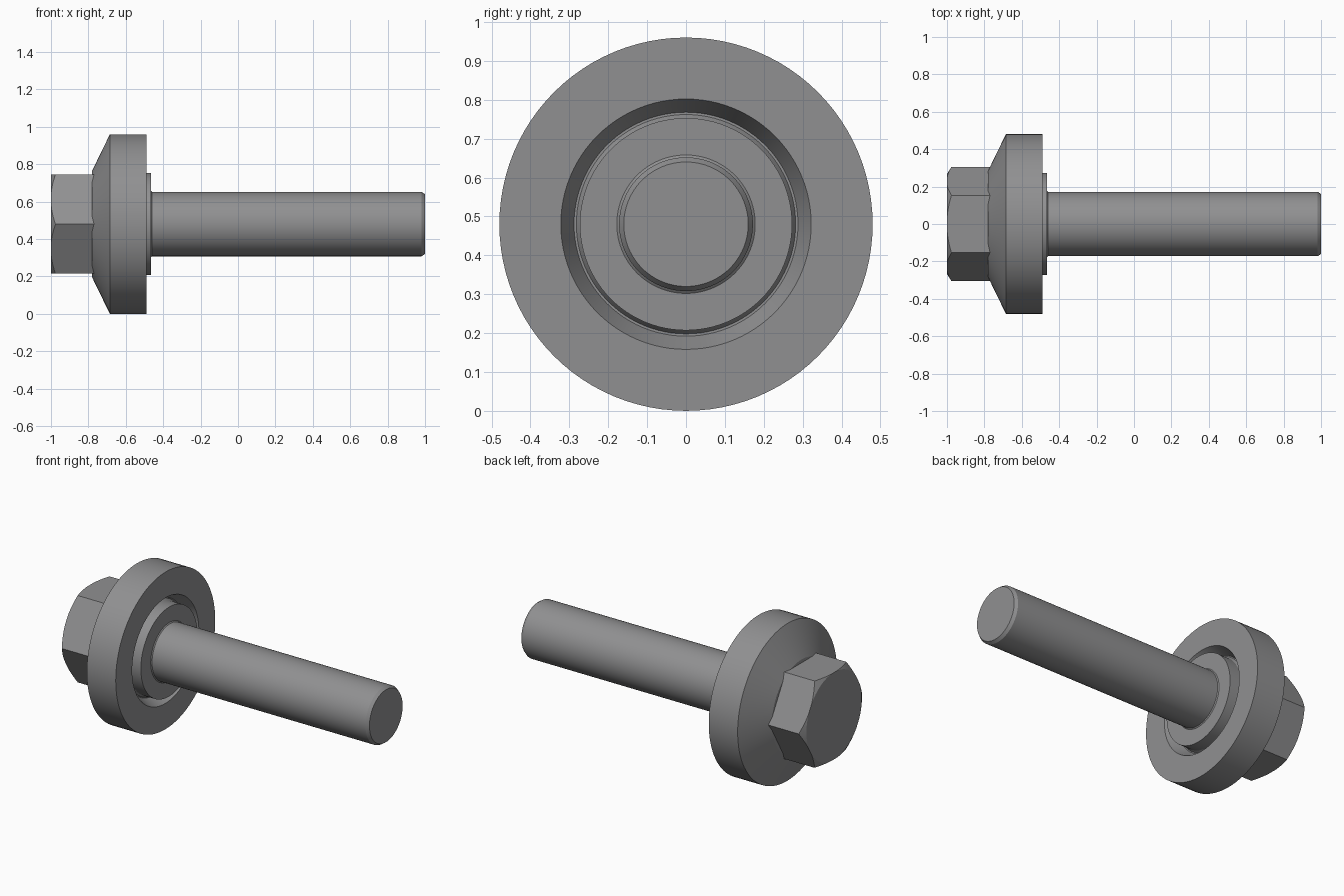
import bpy, bmesh, math

AXIS_Z = 0.48
cube = bpy.data.objects.get("Cube")
if cube:
    bpy.data.objects.remove(cube)

steel = bpy.data.materials.new("grey steel")
steel.use_nodes = True
GREY = (0.28, 0.28, 0.285, 1)
steel.diffuse_color = GREY
steel.node_tree.nodes["Principled BSDF"].inputs["Base Color"].default_value = GREY


def lathe(name, profile, sides=96, phase=0.0):
    """Solid turned around the long axis from (x, radius) points, capped at both ends."""
    bm = bmesh.new()
    rings = []
    for x, r in profile:
        angles = [phase + 2 * math.pi * i / sides for i in range(sides)]
        rings.append([bm.verts.new((x, r * math.cos(a), AXIS_Z + r * math.sin(a)))
                      for a in angles])
    for a, b in zip(rings, rings[1:]):
        for i in range(sides):
            j = (i + 1) % sides
            bm.faces.new((a[i], a[j], b[j], b[i]))
    bm.faces.new(rings[0])
    bm.faces.new(rings[-1])
    bmesh.ops.recalc_face_normals(bm, faces=bm.faces)
    mesh = bpy.data.meshes.new(name)
    bm.to_mesh(mesh)
    bm.free()
    mesh.materials.append(steel)
    obj = bpy.data.objects.new(name, mesh)
    bpy.context.collection.objects.link(obj)
    return obj


def smooth(obj):
    bpy.ops.object.select_all(action='DESELECT')
    obj.select_set(True)
    bpy.context.view_layer.objects.active = obj
    bpy.ops.object.shade_smooth_by_angle(angle=math.radians(20))


# Hexagonal head, corners pointing front and back, with a turned chamfer on its end
head = lathe("hex_head", [(-1, 0.306), (-0.765, 0.306)], sides=6)
cutter = lathe("chamfer_cutter", [(-1.01, 0.25), (-0.974, 0.309), (-0.7, 0.309)])
cutter.hide_render = True
chamfer = head.modifiers.new("chamfer", 'BOOLEAN')
chamfer.operation = 'INTERSECT'
chamfer.solver = 'EXACT'
chamfer.object = cutter
bpy.context.view_layer.objects.active = head
bpy.ops.object.modifier_apply(modifier=chamfer.name)
bpy.data.objects.remove(cutter)

# Thick washer with a sloped back and a conical recess in its face
washer = lathe("washer", [(-0.78, 0.285), (-0.685, 0.48), (-0.49, 0.48),
                          (-0.49, 0.322), (-0.56, 0.288)])

# Collar standing slightly proud of the washer recess
collar = lathe("collar", [(-0.57, 0.288), (-0.545, 0.273), (-0.465, 0.273)])

# Plain shank with a small root fillet and chamfered tip
shank = lathe("shank", [(-0.5, 0.178), (-0.465, 0.178), (-0.46, 0.172),
                        (0.982, 0.172), (1, 0.16)])

for part in (head, washer, collar, shank):
    smooth(part)
